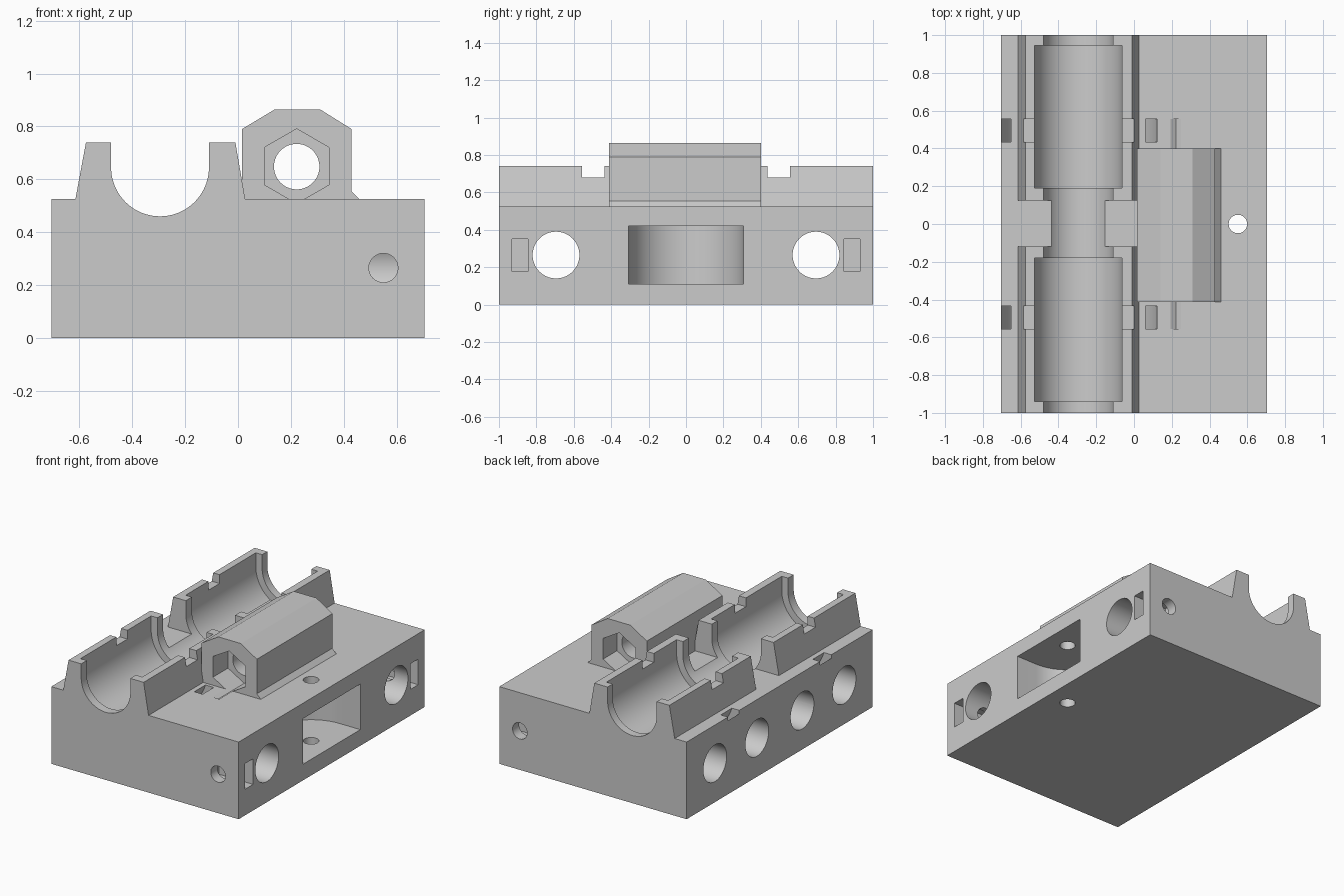
import bpy, bmesh, math

if "Cube" in bpy.data.objects:
    bpy.data.objects.remove(bpy.data.objects["Cube"])

grey = bpy.data.materials.new("light grey plastic")
grey.diffuse_color = (0.6, 0.6, 0.6, 1)
grey.use_nodes = True
grey.node_tree.nodes["Principled BSDF"].inputs["Base Color"].default_value = grey.diffuse_color


def extrude(name, pts, axis, a, b):
    """Prism from a 2D profile, running from a to b along the axis."""
    place = {'X': lambda u, v, t: (t, u, v),
             'Y': lambda u, v, t: (u, t, v),
             'Z': lambda u, v, t: (u, v, t)}[axis]
    bm = bmesh.new()
    lo = [bm.verts.new(place(u, v, a)) for u, v in pts]
    hi = [bm.verts.new(place(u, v, b)) for u, v in pts]
    bm.faces.new(lo)
    bm.faces.new(hi)
    n = len(pts)
    for i in range(n):
        j = (i + 1) % n
        bm.faces.new((lo[i], lo[j], hi[j], hi[i]))
    bmesh.ops.recalc_face_normals(bm, faces=bm.faces)
    mesh = bpy.data.meshes.new(name)
    bm.to_mesh(mesh)
    bm.free()
    mesh.materials.append(grey)
    ob = bpy.data.objects.new(name, mesh)
    bpy.context.collection.objects.link(ob)
    return ob


def arc(u, v, r, start=0, end=360, n=64):
    full = end - start == 360
    steps = n if full else n + 1
    return [(u + r * math.cos(math.radians(start + (end - start) * i / n)),
             v + r * math.sin(math.radians(start + (end - start) * i / n)))
            for i in range(steps)]


def rect(u0, u1, v0, v1):
    return [(u0, v0), (u1, v0), (u1, v1), (u0, v1)]


def boolean(target, tool, op='DIFFERENCE'):
    mod = target.modifiers.new(op.lower(), 'BOOLEAN')
    mod.operation, mod.object, mod.solver = op, tool, 'EXACT'
    bpy.context.view_layer.objects.active = target
    bpy.ops.object.modifier_apply(modifier=mod.name)
    bpy.data.objects.remove(tool)


TOP = 0.525
BX, BZ = -0.295, 0.645      # bearing axis
NX, NZ = 0.222, 0.65        # nut axis
RODZ = 0.265                # rod and clamp screw height

# Base block
body = extrude("carriage_body", rect(-0.705, 0.705, 0, TOP), 'Y', -1, 1)

# Two bearing holders with sloped outer walls
holder = [(-0.634, 0.425), (-0.615, TOP), (-0.575, 0.74), (-0.01, 0.74),
          (0.027, TOP), (0.044, 0.425)]
for a, b in ((-1, -0.12), (0.125, 1)):
    boolean(body, extrude("bearing_holder", holder, 'Y', a, b), 'UNION')

# Nut housing with chamfered top and a small foot
housing = [(0.015, 0.425), (0.46, 0.425), (0.46, TOP), (0.43, 0.555),
           (0.43, 0.79), (0.31, 0.865), (0.14, 0.865), (0.015, 0.79)]
boolean(body, extrude("nut_housing", housing, 'Y', -0.412, 0.4), 'UNION')


def cut(name, pts, axis, a, b):
    boolean(body, extrude(name, pts, axis, a, b))


def trough(r):
    return arc(BX, BZ, r, 180, 360, 40) + [(BX + r, 1), (BX - r, 1)]


# Shaft channel and the wider bearing pockets
cut("shaft_channel", trough(0.185), 'Y', -1.1, 1.1)
for a, b in ((-0.94, -0.18), (0.19, 0.945)):
    cut("bearing_pocket", trough(0.2325), 'Y', a, b)

# Bore through the nut housing, hexagonal recess at each end
cut("nut_bore", arc(NX, NZ - 0.002, 0.086), 'Y', -0.6, 0.6)
for a, b in ((-0.555, -0.25), (0.25, 0.555)):
    cut("nut_recess", arc(NX, NZ, 0.141, 30, 390, 6), 'Y', a, b)

for s in (-1, 1):
    # Curved strap slot under each bearing, and its notch in the holder walls
    y0, y1 = sorted((s * 0.435, s * 0.555))
    ring = extrude("strap_slot", arc(BX, BZ, 0.435), 'Y', y0, y1)
    boolean(ring, extrude("strap_core", arc(BX, BZ, 0.375), 'Y', y0 - 0.1, y1 + 0.1))
    boolean(body, ring)
    cut("strap_notch", rect(-0.63, 0.013, 0.68, 0.8), 'Y', y0, y1)
    # Rod holes right through, belt holes on the left only
    cut("rod_hole", arc(s * 0.695, RODZ, 0.125), 'X', -0.8, 0.8)
    cut("belt_hole", arc(s * 0.243, RODZ, 0.125), 'X', -0.8, 0.2)
    # Clamp screw hole and its nut slot
    y0, y1 = sorted((s * 0.72, s * 1.1))
    cut("clamp_screw_hole", arc(0.55, RODZ, 0.055, n=32), 'Y', y0, y1)
    y0, y1 = sorted((s * 0.845, s * 0.93))
    cut("clamp_nut_slot", rect(y0, y1, 0.178, 0.352), 'X', 0.45, 0.8)

# Pulley cavity with a round back, and its axle hole
cavity = arc(0.55, 0, 0.308, 90, 270, 40) + [(0.8, -0.308), (0.8, 0.308)]
cut("pulley_cavity", cavity, 'Z', 0.11, 0.42)
cut("axle_hole", arc(0.55, 0, 0.049, n=32), 'Z', -0.1, 0.7)

# Smooth the round surfaces, keep the edges sharp
bpy.ops.object.select_all(action='DESELECT')
body.select_set(True)
bpy.context.view_layer.objects.active = body
bpy.ops.object.shade_smooth_by_angle(angle=math.radians(25))
